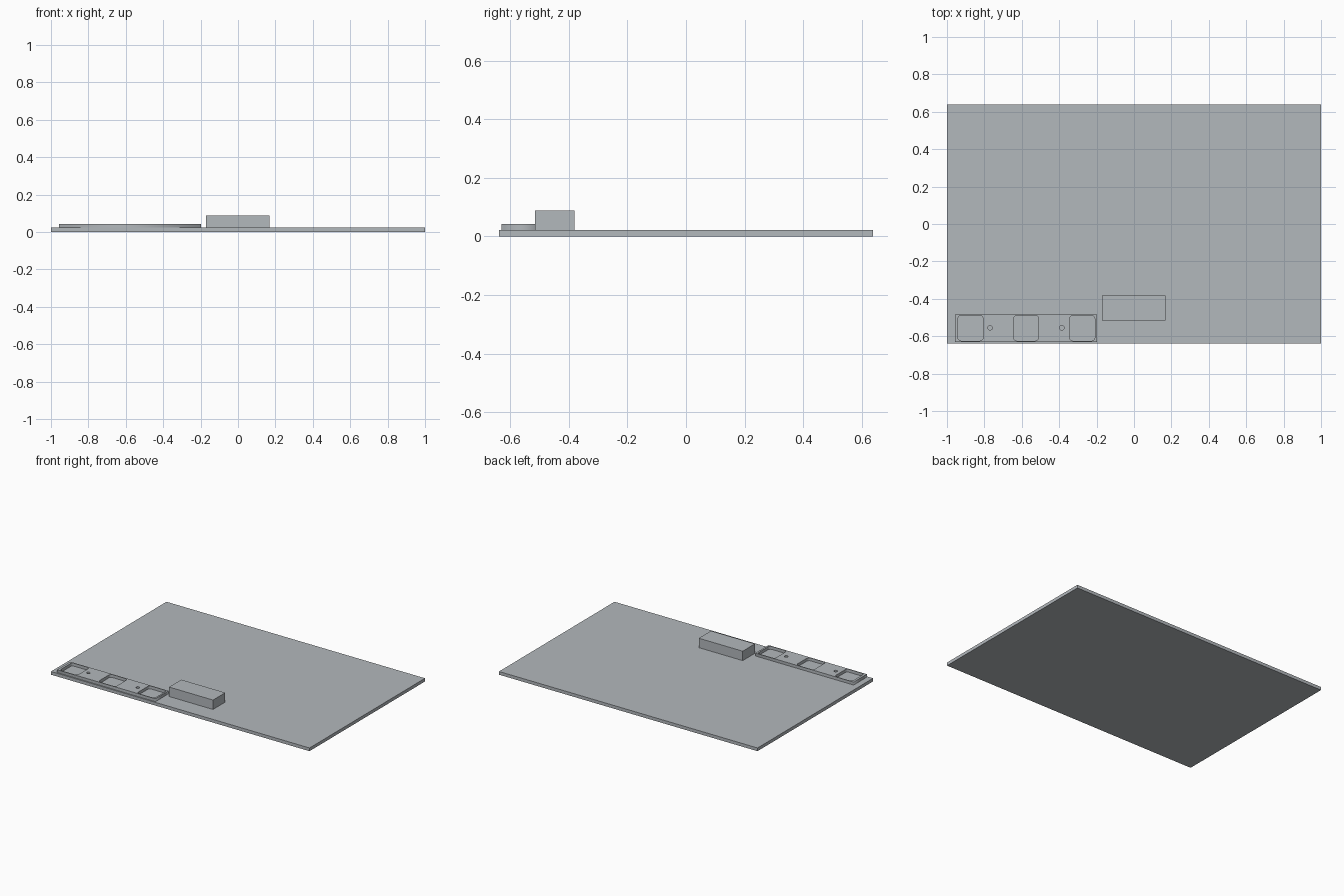
import bpy, math

if "Cube" in bpy.data.objects:
    bpy.data.objects.remove(bpy.data.objects["Cube"])

BOARD_TOP = 0.0225
STRIP_TOP = 0.0430
BLOCK_TOP = 0.0885

grey = bpy.data.materials.new("light grey")
grey.diffuse_color = (0.45, 0.48, 0.505, 1)
grey.use_nodes = True
grey.node_tree.nodes["Principled BSDF"].inputs["Base Color"].default_value = grey.diffuse_color


def box(name, x0, x1, y0, y1, z0, z1):
    bpy.ops.mesh.primitive_cube_add(size=1, location=((x0 + x1) / 2, (y0 + y1) / 2, (z0 + z1) / 2))
    ob = bpy.context.object
    ob.name = name
    ob.scale = (x1 - x0, y1 - y0, z1 - z0)
    bpy.ops.object.transform_apply(location=False, rotation=False, scale=True)
    ob.data.materials.append(grey)
    return ob


def rounded_rect(cx, cy, w, h, r, seg=5):
    """Outline of a rectangle with rounded corners."""
    pts = []
    for k, (sx, sy) in enumerate([(1, 1), (-1, 1), (-1, -1), (1, -1)]):
        for i in range(seg + 1):
            a = math.pi / 2 * (k + i / seg)
            pts.append((cx + sx * (w / 2 - r) + r * math.cos(a),
                        cy + sy * (h / 2 - r) + r * math.sin(a)))
    return pts


def circle(cx, cy, r, n=20):
    return [(cx + r * math.cos(2 * math.pi * i / n), cy + r * math.sin(2 * math.pi * i / n))
            for i in range(n)]


def plate(name, outlines, z0, z1):
    """Flat plate: first outline is the rim, the others are holes."""
    cu = bpy.data.curves.new(name, 'CURVE')
    cu.dimensions = '2D'
    cu.fill_mode = 'BOTH'
    cu.extrude = (z1 - z0) / 2
    for pts in outlines:
        sp = cu.splines.new('POLY')
        sp.points.add(len(pts) - 1)
        for p, (x, y) in zip(sp.points, pts):
            p.co = (x, y, 0, 1)
        sp.use_cyclic_u = True
    ob = bpy.data.objects.new(name, cu)
    ob.location.z = (z0 + z1) / 2
    bpy.context.collection.objects.link(ob)
    bpy.ops.object.select_all(action='DESELECT')
    ob.select_set(True)
    bpy.context.view_layer.objects.active = ob
    bpy.ops.object.convert(target='MESH')
    ob = bpy.context.object
    ob.data.materials.clear()
    ob.data.materials.append(grey)
    return ob


# Large flat board
box("base_board", -1, 1, -0.638, 0.638, 0, BOARD_TOP)

# Raised block near the front edge
box("block", -0.172, 0.168, -0.516, -0.381, BOARD_TOP, BLOCK_TOP)

# Thin strip with three rounded square windows and two small screw holes
rim = [(-0.958, -0.630), (-0.198, -0.630), (-0.198, -0.484), (-0.958, -0.484)]
windows = [rounded_rect(x, -0.557, 0.135, 0.135, 0.018) for x in (-0.874, -0.577, -0.277)]
holes = [circle(x, -0.555, 0.012) for x in (-0.769, -0.386)]
plate("window_strip", [rim] + windows + holes, BOARD_TOP, STRIP_TOP)
